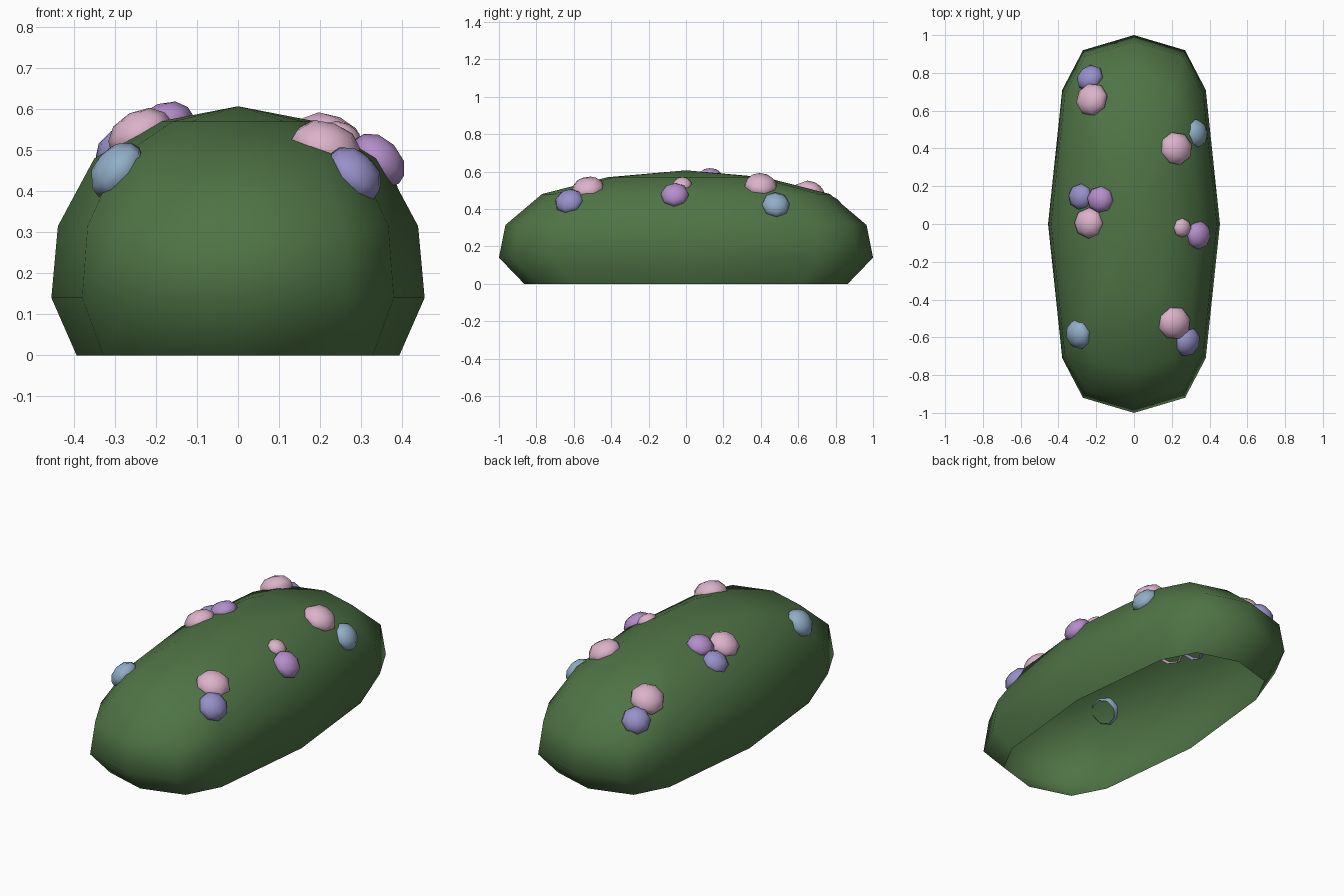
import bpy, bmesh, math
from mathutils import Vector
from mathutils.bvhtree import BVHTree

if "Cube" in bpy.data.objects:
    bpy.data.objects.remove(bpy.data.objects["Cube"])


def material(name, rgb):
    m = bpy.data.materials.new(name)
    m.diffuse_color = (*rgb, 1)
    m.use_nodes = True
    m.node_tree.nodes["Principled BSDF"].inputs["Base Color"].default_value = m.diffuse_color
    return m


GREEN = material("leaf green", (0.078, 0.175, 0.06))
PINK = material("pink", (0.72, 0.45, 0.59))
VIOLET = material("violet", (0.46, 0.27, 0.59))
PERI = material("periwinkle", (0.31, 0.28, 0.59))
BLUE = material("dusty blue", (0.28, 0.42, 0.57))


def dome(name, outline, rings, top, mat):
    """Open-bottomed dome: an outline scaled ring by ring, closed by an apex."""
    bm = bmesh.new()
    n = len(outline)
    loops = [[bm.verts.new((x * s, y * s, z)) for x, y in outline] for s, z in rings]
    for a, b in zip(loops, loops[1:]):
        for i in range(n):
            j = (i + 1) % n
            bm.faces.new((a[i], a[j], b[j], b[i]))
    apex = bm.verts.new((0, 0, top))
    for i in range(n):
        bm.faces.new((loops[-1][i], loops[-1][(i + 1) % n], apex))
    for f in bm.faces:
        f.smooth = True
    me = bpy.data.meshes.new(name)
    bm.to_mesh(me)
    bm.free()
    me.materials.append(mat)
    ob = bpy.data.objects.new(name, me)
    bpy.context.collection.objects.link(ob)
    return ob


# Bush: long rounded shell, open underneath
quarter = [(0.455, 0), (0.38, 0.71), (0.27, 0.92), (0, 1)]
half = quarter + [(-x, y) for x, y in quarter[-2::-1]]
outline = half + [(x, -y) for x, y in half[-2:0:-1]]
bush = dome("bush", outline,
            [(0.865, 0), (1, 0.14), (0.965, 0.315), (0.77, 0.48), (0.42, 0.57)],
            0.607, GREEN)

# Flowers: small domes seated on the bush surface (x, y, radius, colour)
flowers = [
    (-0.225, 0.66, 0.09, PINK), (-0.235, 0.775, 0.075, PERI),
    (0.33, 0.48, 0.076, BLUE), (0.225, 0.40, 0.09, PINK),
    (-0.285, 0.145, 0.07, PERI), (-0.18, 0.13, 0.072, VIOLET),
    (-0.24, 0.005, 0.083, PINK), (0.255, -0.02, 0.052, PINK),
    (0.345, -0.06, 0.076, VIOLET), (0.215, -0.525, 0.09, PINK),
    (0.285, -0.625, 0.079, PERI), (-0.297, -0.585, 0.079, BLUE),
]
bm = bmesh.new()
bm.from_mesh(bush.data)
tree = BVHTree.FromBMesh(bm)
bm.free()
circle = [(math.cos(i * math.pi / 4), math.sin(i * math.pi / 4)) for i in range(8)]
for k, (x, y, r, mat) in enumerate(flowers):
    p = tree.ray_cast(Vector((x, y, 2)), Vector((0, 0, -1)))[0]
    # average the surface direction around the seat
    n = Vector()
    for dx, dy in circle:
        hit = tree.ray_cast(Vector((x + dx * 0.06, y + dy * 0.06, 2)), Vector((0, 0, -1)))
        if hit[0] is not None:
            n += hit[1]
    n.normalize()
    ob = dome("flower_%02d" % (k + 1), [(a * r, b * r) for a, b in circle],
              [(0.85, 0), (1, 0.3 * r), (0.93, 0.6 * r), (0.6, 0.92 * r)], 1.05 * r, mat)
    ob.rotation_mode = 'QUATERNION'
    ob.rotation_quaternion = n.to_track_quat('Z', 'Y')
    ob.location = p - n * 0.4 * r
